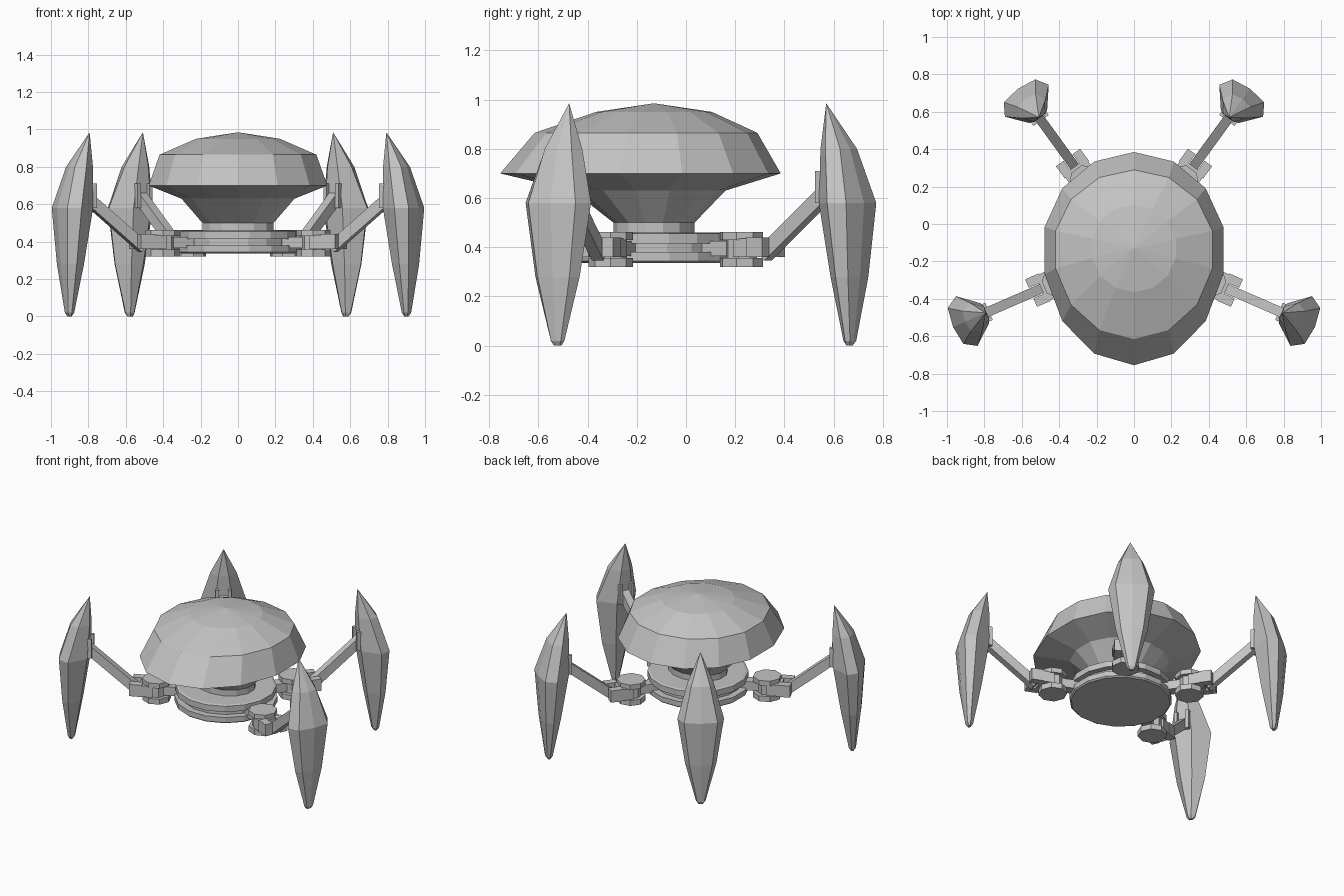
import bpy, bmesh, math
from mathutils import Matrix, Vector

if "Cube" in bpy.data.objects:
    bpy.data.objects.remove(bpy.data.objects["Cube"])

grey = bpy.data.materials.new("light_grey")
grey.diffuse_color = (0.55, 0.55, 0.55, 1)
grey.use_nodes = True
grey.node_tree.nodes["Principled BSDF"].inputs["Base Color"].default_value = grey.diffuse_color

CENTRE = Vector((0, -0.13, 0))      # hub axis that the legs radiate from


def finish(name, bm, matrix=Matrix.Identity(4)):
    bmesh.ops.transform(bm, matrix=matrix, verts=bm.verts)
    bmesh.ops.recalc_face_normals(bm, faces=bm.faces)
    mesh = bpy.data.meshes.new(name)
    bm.to_mesh(mesh)
    bm.free()
    mesh.materials.append(grey)
    obj = bpy.data.objects.new(name, mesh)
    bpy.context.collection.objects.link(obj)
    return obj


def loft(name, rings, matrix=Matrix.Identity(4)):
    """Skin closed rings of points; a one-point ring makes a tip."""
    bm = bmesh.new()
    loops = [[bm.verts.new(p) for p in ring] for ring in rings]
    for a, b in zip(loops, loops[1:]):
        n = max(len(a), len(b))
        for i in range(n):
            j = (i + 1) % n
            if len(a) == 1:
                bm.faces.new((a[0], b[j], b[i]))
            elif len(b) == 1:
                bm.faces.new((a[i], a[j], b[0]))
            else:
                bm.faces.new((a[i], a[j], b[j], b[i]))
    for end in (loops[0], loops[-1]):
        if len(end) > 2:
            bm.faces.new(end)
    return finish(name, bm, matrix)


def oval(n, z, rx, front, back, turn=0):
    """Ring with different front and back depth."""
    ring = []
    for k in range(n):
        a = 2 * math.pi * (k + turn) / n
        c = math.cos(a)
        ring.append((rx * math.sin(a), -c * (front if c > 0 else back), z))
    return ring


def lathe(name, n, profile, matrix, turn=0):
    return loft(name, [oval(n, z, r, r, r, turn) for r, z in profile], matrix)


def box(name, lo, hi, matrix):
    bm = bmesh.new()
    bmesh.ops.create_cube(bm, size=1)
    lo, hi = Vector(lo), Vector(hi)
    for v in bm.verts:
        v.co = Vector([(lo[i] + hi[i]) / 2 + v.co[i] * (hi[i] - lo[i]) for i in range(3)])
    return finish(name, bm, matrix)


hub = Matrix.Translation(CENTRE)

# Faceted shell: neck, flared underside, pointed front rim and low dome
SHELL = [(0.45, 0.195, 0.165, 0.165), (0.50, 0.195, 0.165, 0.165),
         (0.63, 0.31, 0.33, 0.29), (0.70, 0.49, 0.625, 0.515),
         (0.865, 0.43, 0.485, 0.42), (0.95, 0.23, 0.235, 0.235)]
loft("body_shell", [oval(14, *s) for s in SHELL] + [[(0, 0, 0.985)]], hub)

# Grooved round base
lathe("base_disc", 16, [(0.31, 0.337), (0.32, 0.345), (0.32, 0.38), (0.275, 0.38),
                        (0.275, 0.415), (0.315, 0.415), (0.315, 0.455), (0.30, 0.46)], hub, 0.5)

# Leg shell stations: height, inner, middle and outer reach, half width
SHIN = [(0.0, 0.972, 0.98, 0.99, 0.016), (0.02, 0.96, 0.982, 1.003, 0.03),
        (0.28, 0.915, 0.983, 1.035, 0.098), (0.58, 0.87, 0.975, 1.055, 0.145),
        (0.80, 0.86, 0.92, 0.985, 0.082)]


def shin_ring(z, d0, d1, d2, w):
    half = [(d0, 0.4 * w), (d1, w), (d2 - 0.1 * w, 0.72 * w)]
    return ([(d, t, z) for d, t in half] + [(d2, 0, z)]
            + [(d, -t, z) for d, t in reversed(half)])


def leg(label, degrees):
    m = hub @ Matrix.Rotation(math.radians(degrees), 4, 'Z')
    # Bar from the base to the knuckle
    box(label + "_link", (0.26, -0.035, 0.365), (0.42, 0.035, 0.425), m)
    # Vertical pivot with two octagonal caps
    pivot = m @ Matrix.Translation((0.44, 0, 0))
    lathe(label + "_pivot", 8, [(0.09, 0.32), (0.09, 0.357), (0.065, 0.357), (0.065, 0.43),
                                (0.09, 0.43), (0.09, 0.463)], pivot, 0.5)
    box(label + "_knuckle", (0.45, -0.075, 0.36), (0.54, 0.075, 0.435), m)
    # Forked hinges at both ends of the arm
    for side, s in (("left", 1), ("right", -1)):
        t0, t1 = sorted((0.03 * s, 0.08 * s))
        box(f"{label}_hinge_{side}", (0.52, t0, 0.36), (0.60, t1, 0.44), m)
        t0, t1 = sorted((0.028 * s, 0.05 * s))
        box(f"{label}_bracket_{side}", (0.845, t0, 0.58), (0.91, t1, 0.71), m)
    # Sloping arm
    a, b = Vector((0.56, 0, 0.375)), Vector((0.90, 0, 0.65))
    slope = math.atan2(b.z - a.z, b.x - a.x)
    arm = m @ Matrix.Translation(a) @ Matrix.Rotation(-slope, 4, 'Y')
    box(label + "_arm", (-0.01, -0.026, -0.03), ((b - a).length, 0.026, 0.03), arm)
    # Long pointed shin
    loft(label + "_shin", [shin_ring(*s) for s in SHIN] + [[(0.865, 0, 0.985)]], m)


leg("front_right_leg", -23.5)
leg("back_right_leg", 54)
leg("back_left_leg", 126)
leg("front_left_leg", 203.5)
